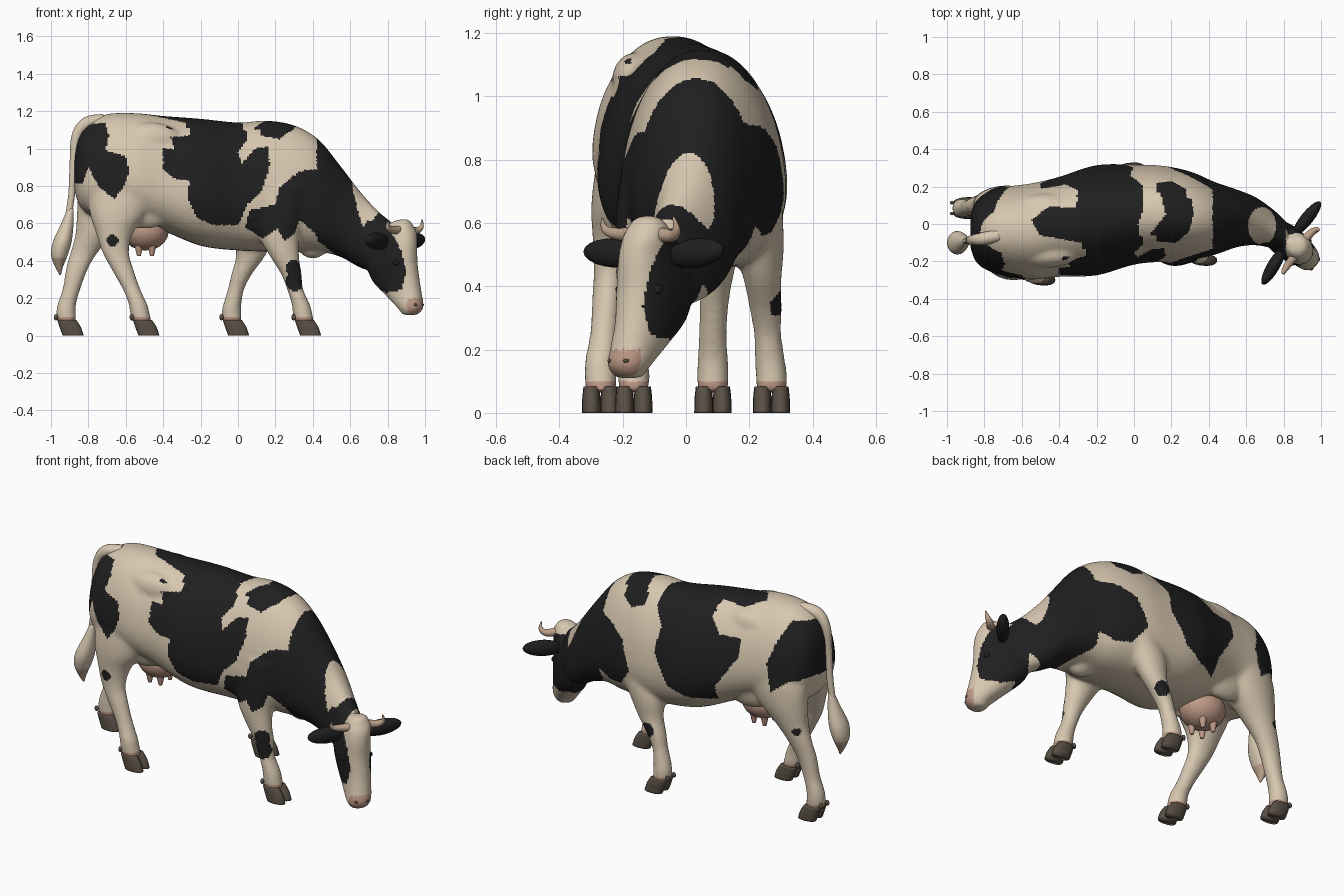
import bpy, bmesh, math
from mathutils import Vector, Matrix

cube = bpy.data.objects.get("Cube")
if cube:
    bpy.data.objects.remove(cube, do_unlink=True)


def material(name, color):
    mat = bpy.data.materials.new(name)
    mat.use_nodes = True
    rgba = (*color, 1)
    mat.diffuse_color = rgba
    mat.node_tree.nodes["Principled BSDF"].inputs["Base Color"].default_value = rgba
    return mat


CREAM = material("cream hide", (.68, .57, .43))
BLACK = material("black hide", (.014, .014, .015))
PINK = material("pink skin", (.52, .32, .24))
HOOF = material("hoof brown", (.10, .078, .06))
HORN = material("horn tan", (.50, .36, .26))
X, Y, Z = Vector((1, 0, 0)), Vector((0, 1, 0)), Vector((0, 0, 1))
# The head is turned: its forward and sideways directions
FWD, SIDE = Vector((.8, -.6, 0)), Vector((.6, .8, 0))
HEAD = Vector((.825, -.1, .4))


def smooth_rows(rows, steps=4):
    """Catmull-Rom interpolation of rows of numbers."""
    out = []
    for i in range(len(rows) - 1):
        quad = rows[max(i - 1, 0)], rows[i], rows[i + 1], rows[min(i + 2, len(rows) - 1)]
        for k in range(steps):
            t = k / steps
            out.append([b + .5 * t * (c - a + t * (2*a - 5*b + 4*c - d + t * (3*(b - c) + d - a)))
                        for a, b, c, d in zip(*quad)])
    return out + [list(rows[-1])]


def loft(bm, rows, u, v, power=2, seg=28, taper=0):
    """Closed skin over rings given as centre and two radii, narrowing towards v by taper."""
    rings = []
    for x, y, z, a, b in smooth_rows(rows):
        ring = []
        for k in range(seg):
            c, s = math.cos(k * math.tau / seg), math.sin(k * math.tau / seg)
            c, s = (math.copysign(abs(w) ** (2 / power), w) for w in (c, s))
            ring.append(bm.verts.new(Vector((x, y, z)) + u * a * c * (1 - taper * s) + v * b * s))
        rings.append(ring)
    for r, q in zip(rings, rings[1:]):
        for k in range(seg):
            n = (k + 1) % seg
            bm.faces.new((r[k], r[n], q[n], q[k]))
    bm.faces.new(rings[0])
    bm.faces.new(rings[-1])


def ball(bm, center, radii, axis=X, seg=20):
    rot = axis.to_track_quat('X', 'Z').to_matrix().to_4x4()
    mat = Matrix.Translation(center) @ rot @ Matrix.Diagonal((*radii, 1))
    bmesh.ops.create_uvsphere(bm, u_segments=seg, v_segments=seg // 2, radius=1, matrix=mat)


def add_object(name, data, mats):
    for m in mats:
        data.materials.append(m)
    obj = bpy.data.objects.new(name, data)
    bpy.context.collection.objects.link(obj)
    return obj


def finish(name, bm, *mats):
    bmesh.ops.recalc_face_normals(bm, faces=bm.faces)
    mesh = bpy.data.meshes.new(name)
    bm.to_mesh(mesh)
    bm.free()
    for p in mesh.polygons:
        p.use_smooth = True
    return add_object(name, mesh, mats)


def bake(obj, name, *mats):
    """Replace an object by its evaluated mesh."""
    bpy.context.view_layer.update()
    deps = bpy.context.evaluated_depsgraph_get()
    mesh = bpy.data.meshes.new_from_object(obj.evaluated_get(deps))
    bpy.data.objects.remove(obj, do_unlink=True)
    mesh.materials.clear()
    for p in mesh.polygons:
        p.use_smooth = True
        p.material_index = 0
    return add_object(name, mesh, mats)


def tube(name, rows, mat):
    curve = bpy.data.curves.new(name + "_path", 'CURVE')
    curve.dimensions, curve.bevel_depth, curve.use_fill_caps = '3D', 1, True
    pts = smooth_rows(rows, 5)
    spline = curve.splines.new('POLY')
    spline.points.add(len(pts) - 1)
    for p, (x, y, z, r) in zip(spline.points, pts):
        p.co, p.radius = (x, y, z, 1), r
    return bake(add_object(name + "_path", curve, []), name, mat)


# Torso and neck: x, middle y, half width, top z, bottom z
TORSO = [(-.875, -.04, .08, 1.0, .78), (-.85, -.04, .15, 1.08, .70), (-.80, -.04, .195, 1.14, .65),
         (-.70, -.04, .23, 1.185, .62), (-.55, -.04, .25, 1.19, .61), (-.4, -.015, .26, 1.175, .56),
         (-.2, .02, .287, 1.16, .48), (0, .05, .26, 1.14, .455), (.15, .055, .25, 1.15, .45),
         (.3, .045, .23, 1.125, .45), (.43, .03, .19, 1.05, .45), (.55, .03, .15, .905, .42),
         (.65, .015, .125, .775, .365), (.75, -.03, .1, .665, .34), (.82, -.07, .075, .61, .4)]
body = bmesh.new()
loft(body, [(x, y, (t + b) / 2, w, (t - b) / 2) for x, y, w, t, b in TORSO], Y, Z, 2.25, 40, .2)
ball(body, (.4, .03, .51), (.09, .07, .1))                      # brisket
for s in (-1, 1):
    ball(body, (-.47, -.035 + s * .125, 1.05), (.17, .075, .09))  # hip bones
    ball(body, (-.5, -.03 + s * .145, .7), (.17, .06, .13))       # flanks

# Head: horizontal slices from poll to chin
SKULL = [(.865, -.115, .615, .035, .045), (.875, -.12, .57, .075, .07), (.845, -.11, .5, .125, .08),
         (.825, -.1, .4, .15, .09), (.842, -.11, .3, .145, .083), (.89, -.15, .21, .102, .074),
         (.922, -.18, .15, .07, .066), (.92, -.18, .11, .037, .042)]
loft(body, SKULL, FWD, SIDE, 2.3)
ball(body, (.885, -.12, .59), (.05, .06, .035))                 # forelock

# Legs: centre lines with shared radii for hind and fore pairs
HIND = [(.17, .11), (.185, .115), (.152, .1), (.1, .075), (.073, .052), (.06, .047),
        (.048, .044), (.05, .049), (.053, .051), (.051, .049)]
FORE = [(.15, .1), (.13, .09), (.108, .08), (.077, .06), (.056, .052), (.044, .044),
        (.049, .048), (.053, .05), (.051, .049)]
LEGS = {
    "hind_right": (HIND, [(-.62, -.14, .95), (-.62, -.17, .78), (-.64, -.2, .65), (-.66, -.22, .55), (-.655, -.24, .45),
                          (-.62, -.25, .36), (-.57, -.26, .25), (-.535, -.27, .17), (-.525, -.27, .12), (-.51, -.27, .065)]),
    "hind_left": (HIND, [(-.64, .07, .92), (-.67, .09, .77), (-.71, .1, .65), (-.77, .1, .54), (-.825, .1, .44),
                         (-.86, .09, .36), (-.89, .085, .25), (-.915, .085, .17), (-.92, .085, .12), (-.915, .085, .065)]),
    "fore_right": (FORE, [(.25, -.1, .8), (.23, -.13, .65), (.22, -.145, .53), (.25, -.16, .42), (.285, -.16, .33),
                          (.305, -.165, .25), (.335, -.165, .17), (.345, -.165, .12), (.355, -.165, .065)]),
    "fore_left": (FORE, [(.2, .2, .8), (.15, .215, .65), (.095, .23, .53), (.065, .242, .42), (.02, .252, .33),
                         (-.01, .258, .25), (-.03, .265, .17), (-.035, .27, .12), (-.03, .27, .065)])}
for name, (radii, path) in LEGS.items():
    loft(body, [p + r for p, r in zip(path, radii)], X, Y)
    # Cloven hooves slanting forward, with dewclaws
    fx, fy, _ = path[-1]
    hoof = bmesh.new()
    for s in (-1, 1):
        y = fy + s * .029
        loft(hoof, [(fx + .034, y, 0, .056, .03), (fx + .018, y, .045, .057, .029),
                    (fx, y, .083, .051, .025)], X, Y, 2.2, 16)
        ball(hoof, (fx - .058, y, .098), (.013, .01, .017), seg=10)
    finish(name + "_hoof", hoof, HOOF)

# Fuse the parts into one hide
hide = finish("hide_parts", body)
remesh = hide.modifiers.new("fuse", 'REMESH')
remesh.mode, remesh.voxel_size = 'VOXEL', .0105
relax = hide.modifiers.new("relax", 'SMOOTH')
relax.factor, relax.iterations = .5, 14
hide = bake(hide, "cow_body", CREAM, BLACK, PINK)

# Patch outlines: right and left flank in x and z, back in x and y
RUMP_R = [(-.79, 1.13), (-.71, 1.14), (-.69, 1.07), (-.71, .99), (-.6, .96), (-.58, .88), (-.61, .8),
          (-.66, .73), (-.74, .79), (-.8, .9), (-.83, .81), (-.95, .83), (-.95, 1.08)]
SADDLE_R = [(-.55, 1.3), (-.39, 1.13), (-.26, 1.13), (-.26, 1.07), (-.36, 1.06), (-.34, 1), (-.4, 1), (-.4, .89),
            (-.34, .84), (-.26, .83), (-.27, .73), (-.22, .63), (-.13, .59), (0, .59), (.05, .7), (.13, .78),
            (.17, .91), (.16, 1.01), (.09, 1), (.02, .92), (0, .98), (.05, 1.05), (.04, 1.3)]
WITHERS_R = [(.13, 1.3), (.33, 1.3), (.3, 1.11), (.22, 1.05), (.12, 1.07)]
SHOULDER_R = [(.22, .79), (.33, .88), (.44, .89), (.44, .52), (.33, .62), (.3, .54), (.25, .51), (.21, .57),
              (.13, .52), (.04, .58), (.06, .67), (.2, .7)]
RUMP_L = [(-.75, 1.13), (-.7, 1), (-.67, .9), (-.7, .74), (-.79, .81), (-.95, .84), (-.95, 1.11)]
SADDLE_L = [(.05, 1.3), (.05, 1.07), (-.02, .97), (0, .84), (-.1, .66), (-.22, .61), (-.36, .61), (-.37, .71),
            (-.5, .9), (-.5, 1), (-.37, 1), (-.3, 1.08), (-.35, 1.3)]
WITHERS_L = [(.12, 1.3), (.12, 1.05), (.2, 1.02), (.28, 1.05), (.29, 1.3)]
SHOULDER_L = [(.44, .92), (.31, .9), (.22, .84), (.16, .68), (.24, .57), (.33, .56), (.44, .6)]
SADDLE_TOP = [(-.38, .3), (-.29, .18), (-.31, .09), (-.46, .09), (-.55, .02), (-.5, -.06), (-.28, -.1), (-.27, -.16),
              (-.39, -.18), (-.37, -.3), (0, -.3), (.04, -.1), (.02, 0), (.05, .08), (.03, .35)]
WITHERS_TOP = [(.11, .3), (.28, .3), (.32, .05), (.28, -.08), (.22, -.16), (.11, -.12), (.09, -.05), (.17, .05)]
NECK = [(.41, 1.2), (.8, .9), (.81, .62), (.82, .5), (.78, .42), (.66, .34), (.55, .41), (.41, .52)]
CHEEK = [(.6, .5), (.66, .38), (.71, .28), (.79, .23), (.875, .245), (.9, .34), (.87, .46), (.815, .56), (.7, .62)]
SPOTS = [((-.67, -.27, .51), .037), ((.305, -.2, .29), .05), ((.3, -.2, .36), .045),
         ((.05, .295, .35), .044), ((-.83, .14, .52), .028)]


def inside(poly, a, b):
    hit = False
    for (x1, y1), (x2, y2) in zip(poly, poly[1:] + poly[:1]):
        if (y1 > b) != (y2 > b) and a < x1 + (b - y1) * (x2 - x1) / (y2 - y1):
            hit = not hit
    return hit


def hide_color(p, n):
    """Index 0 cream, 1 black, 2 pink."""
    x, y, z = p
    rel = p - HEAD
    if z < .097 and x < .6 or x > .8 and .115 < z < .2 and rel.dot(FWD) > .15:
        return 2
    if any((p - Vector(c)).length < r for c, r in SPOTS):
        return 1
    if rel.dot(FWD) > -.14 and z < .63 and x > .6:
        q = p - SIDE * max(0, 2 * rel.dot(SIDE))
        if inside(CHEEK, q.x, z):
            return 1
    if x > .42:
        blaze = ((x - .685) / .075) ** 2 + ((y + .01) / .1) ** 2 < 1 and n.z > .02
        return int(inside(NECK, x, z) and not blaze)
    if n.z > .75 and z > .9 and x > -.68:
        patches, b = (SADDLE_TOP, WITHERS_TOP), y
    elif y < 0:
        patches, b = (RUMP_R, SADDLE_R, WITHERS_R, SHOULDER_R), z
    else:
        patches, b = (RUMP_L, SADDLE_L, WITHERS_L, SHOULDER_L), z
    return int(any(inside(poly, x, b) for poly in patches))


for face in hide.data.polygons:
    face.material_index = hide_color(face.center, face.normal)

# Ears, eyes and nostrils
for side, center, axis in (("right", (.745, -.225, .505), (-.5, -.85, .05)), ("left", (.925, .03, .505), (.6, .75, .1))):
    ear = bmesh.new()
    ball(ear, center, (.115, .034, .046), Vector(axis))
    finish(side + "_ear", ear, BLACK)
    s = 1 if side == "left" else -1
    eye = bmesh.new()
    ball(eye, HEAD + FWD * .08 + SIDE * s * .071 - Z * .01, (.018, .018, .016))
    finish(side + "_eye", eye, BLACK)
    nostril = bmesh.new()
    ball(nostril, Vector((.922, -.18, .165)) + FWD * .055 + SIDE * s * .03, (.012, .012, .007), seg=10)
    finish(side + "_nostril", nostril, HOOF)

# Horns
tube("right_horn", [(.87, -.16, .565, .024), (.825, -.215, .565, .02), (.80, -.255, .58, .013), (.805, -.265, .615, .003)], HORN)
tube("left_horn", [(.905, -.09, .565, .024), (.95, -.045, .56, .02), (.98, -.03, .58, .013), (.985, -.04, .62, .003)], HORN)

# Udder with four teats
udder = bmesh.new()
ball(udder, (-.495, -.03, .56), (.125, .12, .105))
for x in (-.53, -.46):
    for y in (-.075, .015):
        loft(udder, [(x, y, .52, .03, .03), (x, y, .455, .017, .017), (x, y, .425, .01, .01)], X, Y, seg=12)
finish("udder", udder, PINK)

# Tail and its tuft
tube("tail", [(-.72, -.06, 1.15, .035), (-.81, -.08, 1.135, .034), (-.865, -.085, 1.06, .027), (-.88, -.09, .9, .021),
              (-.89, -.09, .75, .018), (-.91, -.09, .62, .018)], CREAM)
tuft = bmesh.new()
loft(tuft, [(-.895, -.09, .68, .016, .016), (-.915, -.095, .59, .035, .04), (-.94, -.1, .5, .05, .062),
            (-.955, -.1, .43, .044, .055), (-.957, -.1, .37, .022, .028), (-.95, -.1, .325, .004, .004)], X, Y)
tuft = finish("tail_tuft", tuft, CREAM, HORN)
for face in tuft.data.polygons:
    face.material_index = int(face.center.z < .42)
